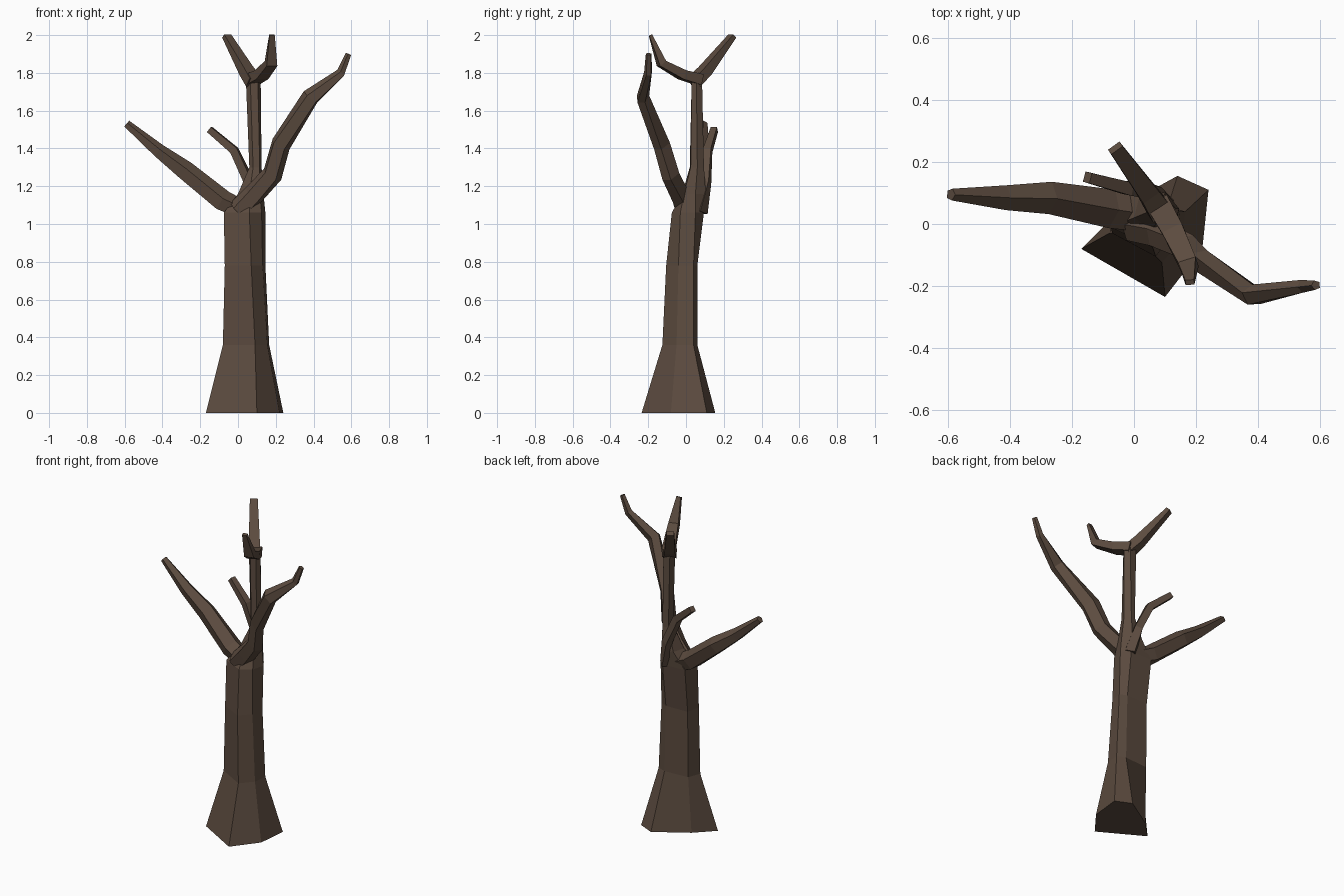
import bpy
import bmesh
import math
from mathutils import Vector

cube = bpy.data.objects.get("Cube")
if cube:
    bpy.data.objects.remove(cube, do_unlink=True)

bark = bpy.data.materials.new("dark brown bark")
bark.use_nodes = True
colour = (0.107, 0.071, 0.050, 1)
bark.diffuse_color = colour
bark.node_tree.nodes["Principled BSDF"].inputs["Base Color"].default_value = colour


def loft(name, rings):
    """Skin a list of equal-sided rings and cap both ends."""
    bm = bmesh.new()
    loops = [[bm.verts.new(p) for p in ring] for ring in rings]
    n = len(loops[0])
    for low, high in zip(loops, loops[1:]):
        for i in range(n):
            j = (i + 1) % n
            bm.faces.new((low[i], low[j], high[j], high[i]))
    bm.faces.new(loops[0][::-1])
    bm.faces.new(loops[-1])
    bmesh.ops.recalc_face_normals(bm, faces=bm.faces)
    mesh = bpy.data.meshes.new(name)
    bm.to_mesh(mesh)
    bm.free()
    mesh.materials.append(bark)
    obj = bpy.data.objects.new(name, mesh)
    bpy.context.collection.objects.link(obj)
    return obj


def branch(name, path, sides=4, turn=0.5):
    """Tapering limb; path items are (centre, width across, depth)."""
    centres = [Vector(p) for p, w, d in path]
    rings = []
    for k, (p, w, d) in enumerate(path):
        a, b = centres[max(k - 1, 0)], centres[min(k + 1, len(path) - 1)]
        along = (b - a).normalized()
        side = along.cross(Vector((0, 0, 1))).normalized()
        up = side.cross(along)
        ring = []
        for i in range(sides):
            t = math.tau * (i + turn) / sides
            ring.append(centres[k] + side * (w * math.cos(t)) + up * (d * math.sin(t)))
        rings.append(ring)
    return loft(name, rings)


# Trunk: six-sided, flared at the foot, narrowing into the central stem
foot = [(-.17, -.08), (.10, -.235), (.22, -.08), (.24, .11), (.14, .155), (-.06, .03)]
waist = [(-.08, -.03), (.09, -.125), (.155, -.05), (.165, .04), (.11, .06), (-.05, .05)]
middle = [(-.07, -.03), (.07, -.105), (.13, -.04), (.145, .04), (.10, .06), (-.05, .055)]
crown = [(-.075, -.01), (.06, -.075), (.125, -.03), (.145, .05), (.10, .095), (-.055, .09)]
neck = [(.0, .02), (.06, -.02), (.115, -.01), (.135, .05), (.10, .105), (.02, .10)]
stem = [(.06, .045), (.08, .02), (.115, .025), (.125, .06), (.10, .095), (.065, .085)]
top = [(.042, .05), (.065, .03), (.105, .03), (.12, .055), (.10, .085), (.055, .085)]
levels = [(foot, 0), (waist, .36), (middle, .78), (crown, 1.06), (neck, 1.16),
          (stem, 1.30), (top, 1.76)]
loft("trunk", [[(x, y, z) for x, y in ring] for ring, z in levels])

# Long limb rising to the +x side
branch("left_limb", [
    ((.0, -.01, 1.07), .05, .06),
    ((.08, -.03, 1.15), .05, .06),
    ((.18, -.08, 1.26), .045, .06),
    ((.225, -.125, 1.42), .04, .06),
    ((.385, -.23, 1.67), .035, .05),
    ((.545, -.20, 1.80), .022, .025),
    ((.586, -.197, 1.90), .016, .016)], 5, .25)

# Long limb reaching out to the -x side
branch("right_limb", [
    ((.05, .03, 1.06), .06, .05),
    ((-.08, .05, 1.12), .066, .06),
    ((-.28, .085, 1.28), .055, .055),
    ((-.42, .085, 1.385), .042, .04),
    ((-.59, .095, 1.53), .02, .022)], 5, .25)

# Small twig at the back
branch("back_twig", [
    ((.09, .075, 1.06), .04, .04),
    ((.06, .105, 1.22), .032, .032),
    ((-.02, .115, 1.39), .03, .03),
    ((-.15, .15, 1.50), .024, .024)])

# Fork at the top of the stem
branch("fork_back", [
    ((.085, .04, 1.75), .055, .04),
    ((.045, .10, 1.81), .045, .04),
    ((-.06, .245, 1.995), .032, .018)])
branch("fork_front", [
    ((.075, .07, 1.765), .055, .04),
    ((.125, -.02, 1.79), .05, .035),
    ((.175, -.13, 1.85), .042, .03),
    ((.18, -.188, 2.0), .02, .012)])
